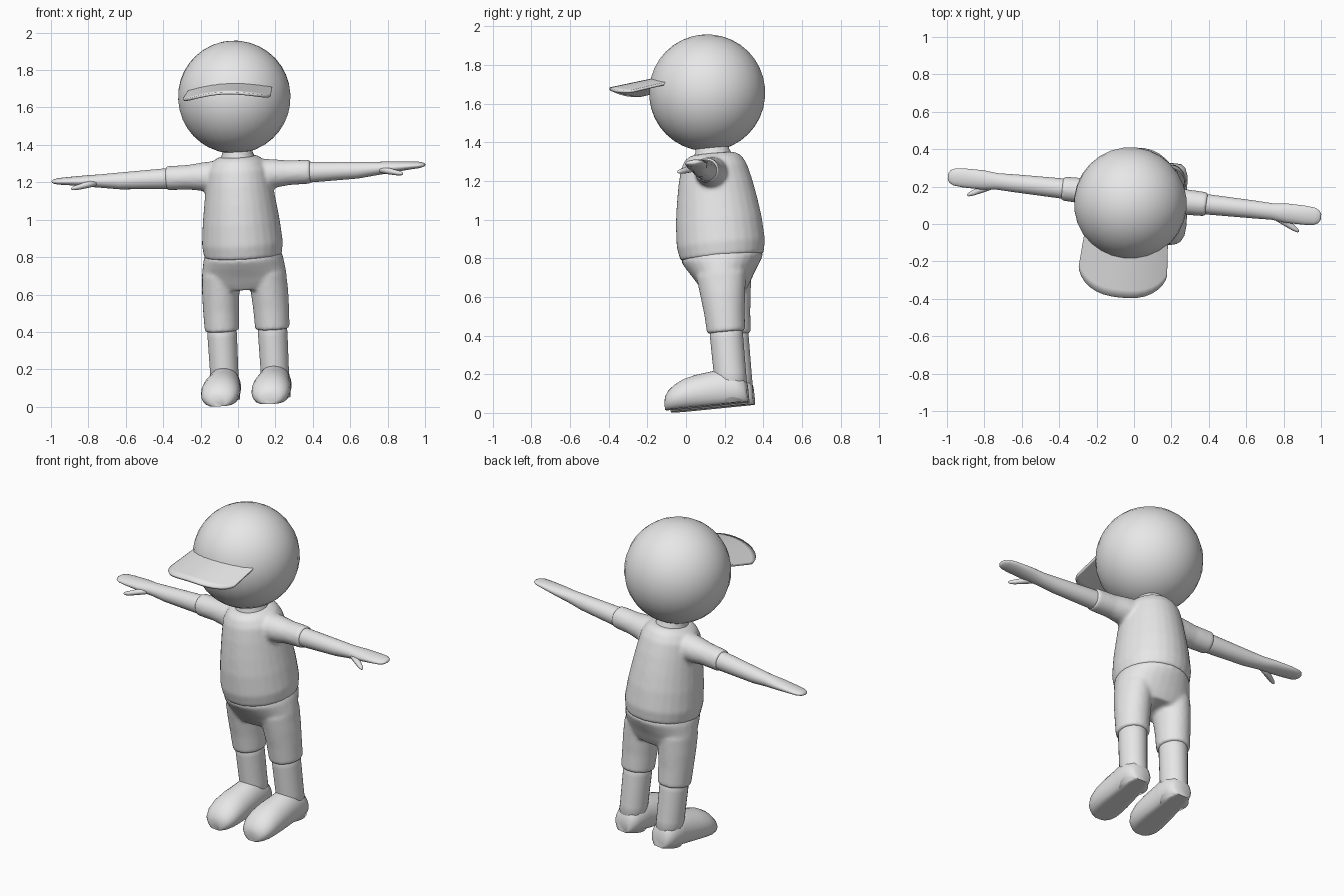
import bpy, bmesh, math
from mathutils import Matrix, Vector

if "Cube" in bpy.data.objects:
    bpy.data.objects.remove(bpy.data.objects["Cube"])

# The whole figure leans slightly: built upright, then posed with one matrix
POSE = (Matrix.Translation((0.072, 0.26, 0))
        @ Matrix.Rotation(math.radians(-6), 4, 'Z')
        @ Matrix.Rotation(math.radians(5.5), 4, 'X')
        @ Matrix.Rotation(math.radians(-2.6), 4, 'Y'))

grey = bpy.data.materials.new("plain_grey")
grey.diffuse_color = (0.8, 0.8, 0.8, 1)
grey.use_nodes = True
grey.node_tree.nodes["Principled BSDF"].inputs["Base Color"].default_value = grey.diffuse_color


def finish(name, bm, smooth=True):
    bmesh.ops.recalc_face_normals(bm, faces=bm.faces)
    for f in bm.faces:
        f.smooth = smooth
    me = bpy.data.meshes.new(name)
    bm.to_mesh(me)
    bm.free()
    me.materials.append(grey)
    ob = bpy.data.objects.new(name, me)
    bpy.context.collection.objects.link(ob)
    ob.matrix_world = POSE
    return ob


def loft(bm, rings, axis, side=1, floor=None, n=28):
    """Closed tube through elliptical rings (centre, half size a, half size b)."""
    loops = []
    for c, a, b in rings:
        loop = []
        for i in range(n):
            t = 2 * math.pi * i / n
            u, v = a * math.cos(t), b * math.sin(t)
            off = {'x': (0, u, v), 'y': (u, 0, v), 'z': (u, v, 0)}[axis]
            p = Vector(c) + Vector(off)
            p.x *= side
            if floor is not None:
                p.z = max(p.z, floor)
            loop.append(bm.verts.new(p))
        loops.append(loop)
    for l0, l1 in zip(loops, loops[1:]):
        for i in range(n):
            j = (i + 1) % n
            bm.faces.new((l0[i], l0[j], l1[j], l1[i]))
    bm.faces.new(loops[0])
    bm.faces.new(loops[-1])


def blend(ob, steps=6):
    """Fuse overlapping volumes into one soft surface."""
    r = ob.modifiers.new("fuse", 'REMESH')
    r.mode = 'VOXEL'
    r.voxel_size = 0.011
    r.use_smooth_shade = True
    s = ob.modifiers.new("soften", 'SMOOTH')
    s.factor = 0.5
    s.iterations = steps


def sharpen(ob, angle=40):
    bpy.ops.object.select_all(action='DESELECT')
    ob.select_set(True)
    bpy.context.view_layer.objects.active = ob
    bpy.ops.object.shade_smooth_by_angle(angle=math.radians(angle))


# Head
bm = bmesh.new()
bmesh.ops.create_uvsphere(bm, u_segments=28, v_segments=18, radius=0.302,
                          matrix=Matrix.Translation((0, 0, 1.665)))
finish("head", bm)

# Neck
bm = bmesh.new()
loft(bm, [((0, 0, 1.27), 0.10, 0.12), ((0, 0, 1.34), 0.092, 0.10),
          ((0, 0, 1.365), 0.082, 0.088), ((0, 0, 1.42), 0.085, 0.09)], 'z')
finish("neck", bm)

# Cap brim: arched plate, rounded front corners
bm = bmesh.new()
NX, NY = 16, 8
grid = []
for i in range(NX + 1):
    s = -1 + 2 * i / NX
    x = 0.235 * math.sin(s * math.pi / 2)
    front = -0.36 - 0.14 * (1 - abs(x / 0.235) ** 2.6) ** 0.6
    col = []
    for j in range(NY + 1):
        t = j / NY
        y = -0.16 + (front + 0.16) * t
        xx = x * (0.94 + 0.06 * t)
        col.append(bm.verts.new((xx, y, 1.757 + 0.11 * (y + 0.29) - 0.95 * xx * xx)))
    grid.append(col)
for i in range(NX):
    for j in range(NY):
        bm.faces.new((grid[i][j], grid[i + 1][j], grid[i + 1][j + 1], grid[i][j + 1]))
brim = finish("cap_brim", bm)
sol = brim.modifiers.new("thickness", 'SOLIDIFY')
sol.thickness = 0.014
sol.offset = 0
sharpen(brim)

# Shirt: torso and sleeves fused
bm = bmesh.new()
torso = [(0.808, .208, .216), (0.88, .217, .230), (1.0, .206, .224), (1.1, .192, .210),
         (1.2, .178, .192), (1.28, .165, .172), (1.325, .135, .148), (1.347, .10, .115)]
loft(bm, [((0, 0, z), a, b) for z, a, b in torso], 'z')
for s in (1, -1):
    loft(bm, [((0.05, 0, 1.245), .09, .085), ((0.18, 0, 1.245), .082, .078),
              ((0.27, 0, 1.246), .068, .066), ((0.39, 0, 1.246), .065, .064)], 'x', s)
blend(finish("shirt", bm))

# Shorts: pelvis and legs fused
bm = bmesh.new()
pelvis = [(0.86, .19, .195), (0.80, .213, .212), (0.76, .220, .188),
          (0.71, .228, .155), (0.67, .228, .132), (0.635, .19, .11)]
loft(bm, [((0, 0, z), a, b) for z, a, b in pelvis], 'z')
for s in (1, -1):
    loft(bm, [((0.125, 0, 0.72), .10, .13), ((0.131, 0, 0.62), .10, .118),
              ((0.135, 0, 0.52), .096, .106), ((0.136, 0, 0.412), .092, .099)], 'z', s)
blend(finish("shorts", bm))

# Arms with flattened hands
arm = [(.30, .054, .054, 1.244), (.40, .054, .055, 1.244), (.64, .048, .045, 1.243),
       (.74, .044, .036, 1.247), (.82, .052, .030, 1.251), (.92, .051, .021, 1.255),
       (.97, .046, .017, 1.256), (.993, .034, .012, 1.256), (1.004, .016, .006, 1.256)]
thumb = [(.75, -.015, .025, .018, 1.245), (.81, -.045, .024, .018, 1.235),
         (.86, -.075, .017, .014, 1.226), (.885, -.088, .011, .010, 1.223),
         (.893, -.092, .004, .004, 1.222)]
bm = bmesh.new()
for s in (1, -1):
    loft(bm, [((x, 0, z), a, b) for x, a, b, z in arm], 'x', s)
    loft(bm, [((x, y, z), a, b) for x, y, a, b, z in thumb], 'x', s, n=12)
finish("arms_and_hands", bm)

# Lower legs
SOLE = 0.042
bm = bmesh.new()
for s in (1, -1):
    loft(bm, [((0.135, 0, 0.50), .078, .085), ((0.136, 0, 0.38), .079, .086),
              ((0.136, 0, 0.20), .076, .084), ((0.136, 0, SOLE + .002), .078, .084)], 'z', s)
finish("lower_legs", bm)

# Shoes: rounded uppers on a flat sole (y, half width, top height)
shoe = [(.084, .045, .10), (.07, .066, .13), (.03, .083, .165), (-.04, .088, .185),
        (-.10, .094, .176), (-.18, .102, .166), (-.24, .104, .152), (-.29, .099, .128),
        (-.325, .082, .10), (-.342, .060, .076), (-.35, .035, .055)]
bm = bmesh.new()
for s in (1, -1):
    loft(bm, [((0.136, y, SOLE + h * 0.42), w, h * 0.58) for y, w, h in shoe], 'y', s, SOLE)
bmesh.ops.remove_doubles(bm, verts=bm.verts, dist=0.0005)
sharpen(finish("shoes", bm), 50)
